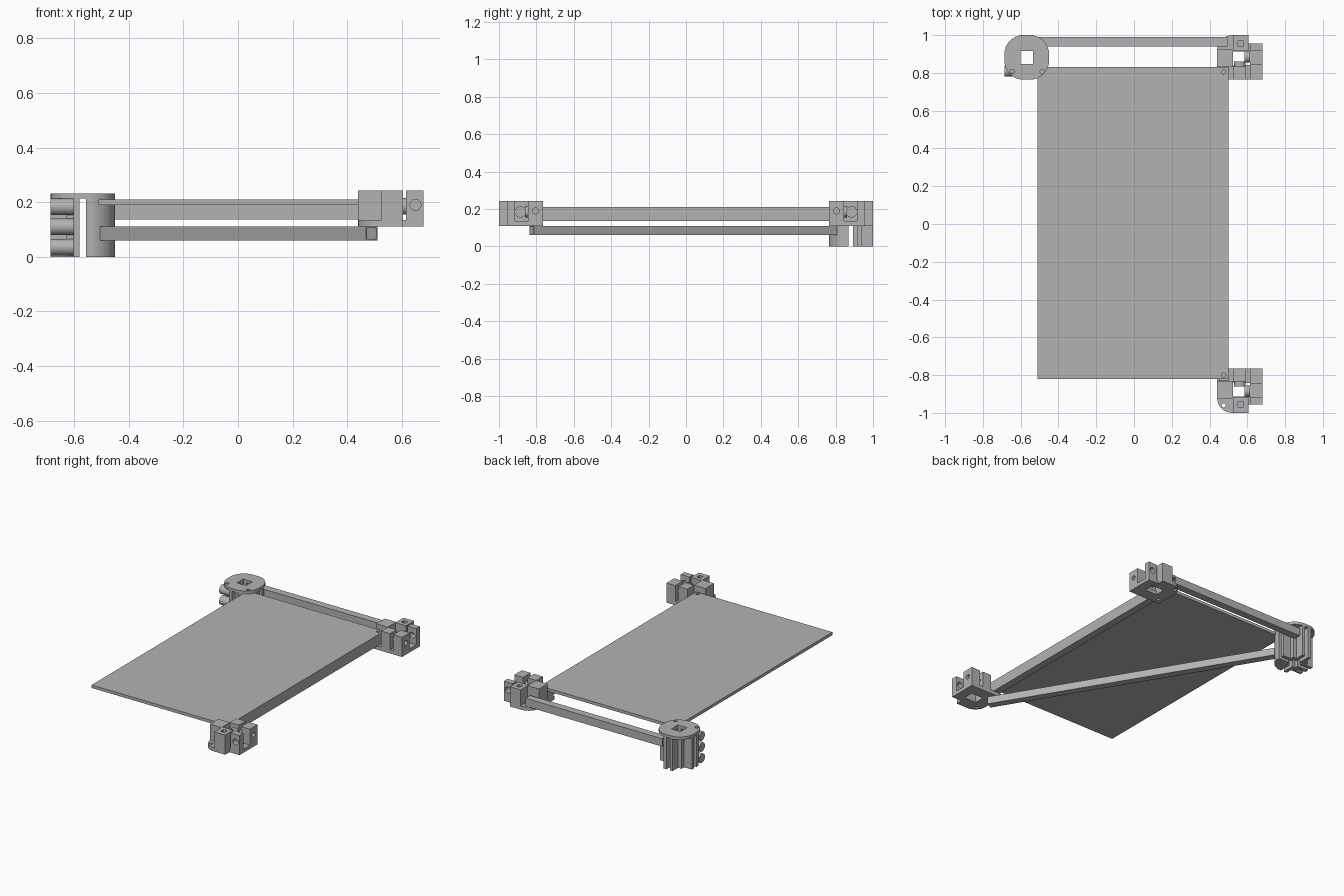
import bpy, bmesh, math
from mathutils import Matrix

if "Cube" in bpy.data.objects:
    bpy.data.objects.remove(bpy.data.objects["Cube"])

grey = bpy.data.materials.new("mid_grey")
grey.use_nodes = True
grey.diffuse_color = (0.45, 0.45, 0.45, 1)
grey.node_tree.nodes["Principled BSDF"].inputs["Base Color"].default_value = (0.45, 0.45, 0.45, 1)


def make(name, bm, helper=False):
    bmesh.ops.recalc_face_normals(bm, faces=bm.faces)
    mesh = bpy.data.meshes.new(name)
    bm.to_mesh(mesh)
    bm.free()
    mesh.materials.append(grey)
    ob = bpy.data.objects.new(name, mesh)
    bpy.context.collection.objects.link(ob)
    ob.hide_render = helper
    return ob


def add_box(bm, x0, x1, y0, y1, z0, z1):
    m = Matrix.Translation(((x0 + x1) / 2, (y0 + y1) / 2, (z0 + z1) / 2))
    bmesh.ops.create_cube(bm, size=1, matrix=m @ Matrix.Diagonal((x1 - x0, y1 - y0, z1 - z0, 1)))


def add_rod(bm, centre, radius, length, axis="Z"):
    turn = {"X": Matrix.Rotation(math.pi / 2, 4, "Y"),
            "Y": Matrix.Rotation(math.pi / 2, 4, "X"), "Z": Matrix()}[axis]
    bmesh.ops.create_cone(bm, cap_ends=True, segments=24, radius1=radius, radius2=radius,
                          depth=length, matrix=Matrix.Translation(centre) @ turn)


def add_prism(bm, points, z0, z1):
    face = bm.faces.new([bm.verts.new((x, y, z0)) for x, y in points])
    out = bmesh.ops.extrude_face_region(bm, geom=[face])["geom"]
    bmesh.ops.translate(bm, verts=[v for v in out if isinstance(v, bmesh.types.BMVert)],
                        vec=(0, 0, z1 - z0))


def arc(cx, cy, r, start, steps=8):
    angles = [math.radians(start + 90 * i / steps) for i in range(steps + 1)]
    return [(cx + r * math.cos(a), cy + r * math.sin(a)) for a in angles]


def combine(ob, other, operation="DIFFERENCE"):
    mod = ob.modifiers.new("cut", "BOOLEAN")
    mod.operation, mod.solver, mod.object = operation, "EXACT", other
    mod.use_self = True
    bpy.context.view_layer.objects.active = ob
    bpy.ops.object.modifier_apply(modifier=mod.name)
    bpy.data.objects.remove(other)


def smooth(ob):
    bpy.ops.object.select_all(action="DESELECT")
    ob.select_set(True)
    bpy.context.view_layer.objects.active = ob
    bpy.ops.object.shade_smooth_by_angle(angle=math.radians(35))


# Square tubes with open ends
def tube(name, start, end, z0, z1, width=0.05):
    dx, dy = end[0] - start[0], end[1] - start[1]
    length = math.hypot(dx, dy)
    bm = bmesh.new()
    add_box(bm, -length / 2, length / 2, -width / 2, width / 2, z0, z1)
    bm.normal_update()
    ends = [f for f in bm.faces if abs(f.normal.x) > 0.9]
    bmesh.ops.inset_individual(bm, faces=ends, thickness=0.006)
    for f in ends:
        side = 1 if f.calc_center_median().x > 0 else -1
        out = bmesh.ops.extrude_discrete_faces(bm, faces=[f])["faces"][0]
        bmesh.ops.translate(bm, verts=out.verts, vec=(-0.25 * side, 0, 0))
    mid = Matrix.Translation(((start[0] + end[0]) / 2, (start[1] + end[1]) / 2, 0))
    bm.transform(mid @ Matrix.Rotation(math.atan2(dy, dx), 4, "Z"))
    return make(name, bm)


tube("back_beam", (-0.52, 0.965), (0.495, 0.965), 0.137, 0.19)
tube("side_beam", (0.475, -0.83), (0.475, 0.83), 0.137, 0.19)
tube("diagonal_beam", (0.49, -0.825), (-0.5, 0.815), 0.06, 0.11)

# Flat table panel with screw holes
bm = bmesh.new()
add_box(bm, -0.51, 0.5, -0.82, 0.83, 0.19, 0.21)
panel = make("panel", bm)
bm = bmesh.new()
for y in (-0.8, 0.805):
    add_rod(bm, (0.475, y, 0.2), 0.011, 0.1)
combine(panel, make("panel_drill", bm, True))


# Corner clamps: base flange with four walls set pinwheel-fashion round a square hole
def clamp(name, s):
    bm = bmesh.new()
    outline = arc(0.52, -0.92, 0.08, 180) + [
        (0.605, -1), (0.605, -0.955), (0.68, -0.955), (0.68, -0.765), (0.44, -0.765)]
    add_prism(bm, outline, 0.11, 0.135)
    body = make(name, bm)
    bm = bmesh.new()
    add_box(bm, 0.525, 0.605, -1, -0.915, 0.12, 0.242)
    add_box(bm, 0.615, 0.68, -0.955, -0.915, 0.12, 0.242)
    add_box(bm, 0.615, 0.68, -0.845, -0.765, 0.12, 0.242)
    add_box(bm, 0.44, 0.525, -0.925, -0.835, 0.12, 0.242)
    add_box(bm, 0.525, 0.59, -0.835, -0.765, 0.12, 0.242)
    combine(body, make(name + "_walls", bm, True), "UNION")
    bm = bmesh.new()
    add_box(bm, 0.525, 0.615, -0.913, -0.843, 0, 0.4)
    combine(body, make(name + "_slot", bm, True))
    bm = bmesh.new()
    for y in (-0.96, -0.8):
        add_rod(bm, (0.475, y, 0.12), 0.011, 0.1)
    add_rod(bm, (0.65, -0.935, 0.19), 0.02, 0.06, "Y")
    add_rod(bm, (0.65, -0.805, 0.19), 0.016, 0.2, "X")
    add_box(bm, 0.55, 0.58, -0.97, -0.94, 0.16, 0.4)
    combine(body, make(name + "_drill", bm, True))
    # Clamping bosses
    bm = bmesh.new()
    add_rod(bm, (0.6, -0.885, 0.185), 0.03, 0.03, "X")
    add_rod(bm, (0.56, -0.845, 0.185), 0.03, 0.03, "Y")
    bosses = make(name + "_bosses", bm)
    for ob in (body, bosses):
        if s < 0:
            ob.data.transform(Matrix.Diagonal((1, -1, 1, 1)))
            ob.data.flip_normals()
        smooth(ob)


clamp("front_clamp", 1)
clamp("back_clamp", -1)

# Corner post: cap with rounded corners and square hole
CX, CY, H = -0.568, 0.882, 0.118
R = 0.1
K = H - R


def rounded(r, h):
    k = h - r
    return arc(CX + k, CY + k, r, 0) + arc(CX - k, CY + k, r, 90) \
        + arc(CX - k, CY - k, r, 180) + arc(CX + k, CY - k, r, 270)


bm = bmesh.new()
add_prism(bm, rounded(R, H), 0.213, 0.232)
cap = make("post_cap", bm)
bm = bmesh.new()
add_box(bm, CX - 0.034, CX + 0.034, CY - 0.034, CY + 0.034, 0, 0.4)
for dx in (-0.078, 0.082):
    add_rod(bm, (CX + dx, CY - 0.075, 0.22), 0.012, 0.1)
combine(cap, make("cap_drill", bm, True))
smooth(cap)

# Post body: fins either side of a cross-shaped slit
bm = bmesh.new()
G, T = 0.012, 0.022
for sx in (-1, 1):
    for sy in (-1, 1):
        for a, b, c, d in ((G, G + T, 0.034, H), (0.034, H, G, G + T)):
            xs, ys = sorted((CX + sx * a, CX + sx * b)), sorted((CY + sy * c, CY + sy * d))
            add_box(bm, *xs, *ys, 0, 0.213)
        xs = sorted((CX + sx * 0.034, CX + sx * 0.06))
        ys = sorted((CY + sy * 0.034, CY + sy * 0.06))
        add_box(bm, *xs, *ys, 0, 0.213)
make("post_fins", bm)

# Beam socket quadrant, and stacked screw bosses on the outer quadrant
bm = bmesh.new()
add_prism(bm, [(CX + 0.034, CY - 0.034), (CX + 0.034, CY - H)]
          + arc(CX + K, CY - K, R, 270) + [(CX + H, CY - 0.034)], 0, 0.213)
socket = make("beam_socket", bm)
smooth(socket)
bm = bmesh.new()
for z in (0.035, 0.11, 0.183):
    add_rod(bm, (CX - 0.076, CY - 0.072, z), 0.03, 0.084, "X")
smooth(make("screw_bosses", bm))
